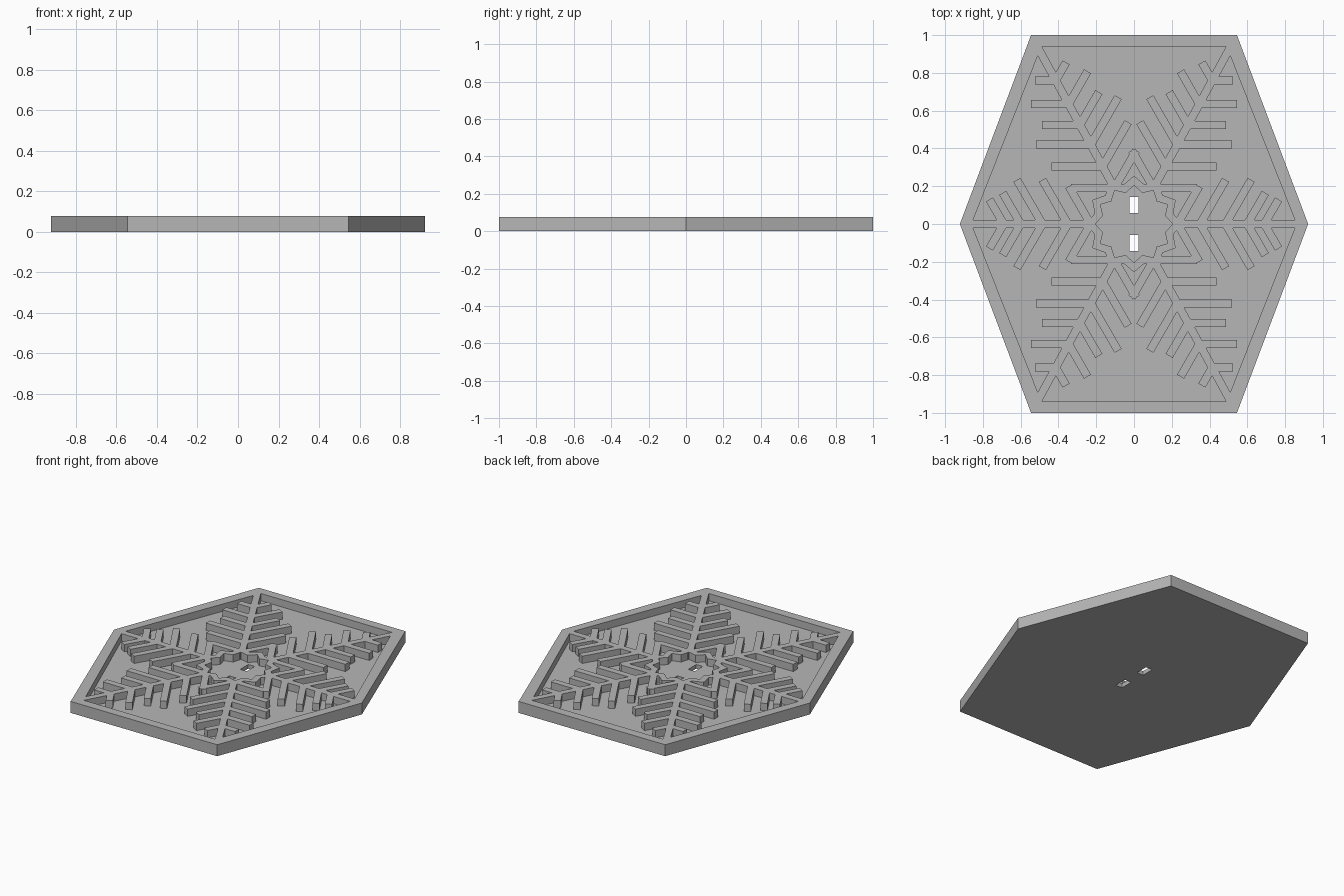
import bpy
import bmesh
from math import cos, sin, radians
from mathutils import Vector
from mathutils.geometry import delaunay_2d_cdt

FLOOR, TOP = 0.028, 0.077
WIDTH = 0.043

cube = bpy.data.objects.get("Cube")
if cube:
    bpy.data.objects.remove(cube, do_unlink=True)

grey = bpy.data.materials.new("plain grey")
grey.use_nodes = True
grey.diffuse_color = (0.47, 0.47, 0.47, 1)
for node in grey.node_tree.nodes:
    if node.type == 'BSDF_PRINCIPLED':
        node.inputs["Base Color"].default_value = grey.diffuse_color


def ccw(poly):
    area = sum(a.cross(b) for a, b in zip(poly, poly[1:] + poly[:1]))
    return poly if area > 0 else poly[::-1]


def slab(name, solids, holes, z0, z1):
    """Merge flat outlines into one shape, leave out the holes, and give it thickness."""
    verts, faces = [], []
    for poly in solids + holes:
        faces.append(list(range(len(verts), len(verts) + len(poly))))
        verts.extend(ccw(poly))
    out = delaunay_2d_cdt(verts, [], faces, 0, 1e-5)
    bm = bmesh.new()
    points = [bm.verts.new((v.x, v.y, z0)) for v in out[0]]
    for face, origin in zip(out[2], out[5]):
        if origin and all(i < len(solids) for i in origin):
            bm.faces.new([points[i] for i in face])
    loose = [v for v in bm.verts if not v.link_faces]
    bmesh.ops.delete(bm, geom=loose, context='VERTS')
    bmesh.ops.dissolve_limit(bm, angle_limit=0.01, verts=bm.verts[:], edges=bm.edges[:])
    grown = bmesh.ops.extrude_face_region(bm, geom=bm.faces[:])
    moved = [g for g in grown["geom"] if isinstance(g, bmesh.types.BMVert)]
    bmesh.ops.translate(bm, verts=moved, vec=(0, 0, z1 - z0))
    bmesh.ops.recalc_face_normals(bm, faces=bm.faces[:])
    mesh = bpy.data.meshes.new(name)
    bm.to_mesh(mesh)
    bm.free()
    mesh.materials.append(grey)
    obj = bpy.data.objects.new(name, mesh)
    bpy.context.collection.objects.link(obj)


def bar(start, direction, length, width=WIDTH):
    along = direction.normalized()
    side = Vector((-along.y, along.x)) * width / 2
    end = start + along * length
    return [start - side, end - side, end + side, start + side]


def hexagon(side, corner_x, corner_y):
    return [Vector(p) for p in ((side, 0), (corner_x, corner_y), (-corner_x, corner_y),
                                (-side, 0), (-corner_x, -corner_y), (corner_x, -corner_y))]


def band(outer, inner):
    n = len(outer)
    return [[outer[i], outer[(i + 1) % n], inner[(i + 1) % n], inner[i]] for i in range(n)]


def star(tip, valley):
    return [Vector((cos(radians(15 * i)), sin(radians(15 * i)))) * (valley if i % 2 else tip)
            for i in range(24)]


# Base plate with two slots
outline = hexagon(0.922, 0.545, 1.0)
slots = [[Vector((x, y)) for x, y in ((-0.024, a), (0.024, a), (0.024, b), (-0.024, b))]
         for a, b in ((0.057, 0.143), (-0.143, -0.057))]
slab("base_plate", [outline], slots, 0, FLOOR)

# One quarter of the snowflake: arms, then side branches
east = Vector((1, 0))
rise, lean = Vector((0.5, 0.866)), Vector((-0.5, 0.866))
diagonal = Vector((0.545, 1))
quarter = [bar(east * 0.2, east, 0.68), bar(diagonal * 0.19, diagonal, 0.87)]
for t, length in ((0.76, 0.11), (0.635, 0.2), (0.525, 0.2), (0.42, 0.29),
                  (0.305, 0.27), (0.19, 0.23)):
    quarter.append(bar(diagonal * t, east, length))
    quarter.append(bar(diagonal * t, lean, length))
for x, length in ((0.69, 0.15), (0.6, 0.19), (0.485, 0.27), (0.35, 0.27), (0.23, 0.23)):
    quarter.append(bar(east * x, rise, length))

# Raised relief: mirrored quarters, star ring and rim
relief = [[Vector((p.x * sx, p.y * sy)) for p in poly]
          for sx in (1, -1) for sy in (1, -1) for poly in quarter]
relief += band(star(0.255, 0.215), star(0.205, 0.17))
relief += band(outline, hexagon(0.86, 0.49, 0.94))
slab("snowflake_and_rim", relief, [], FLOOR, TOP)
